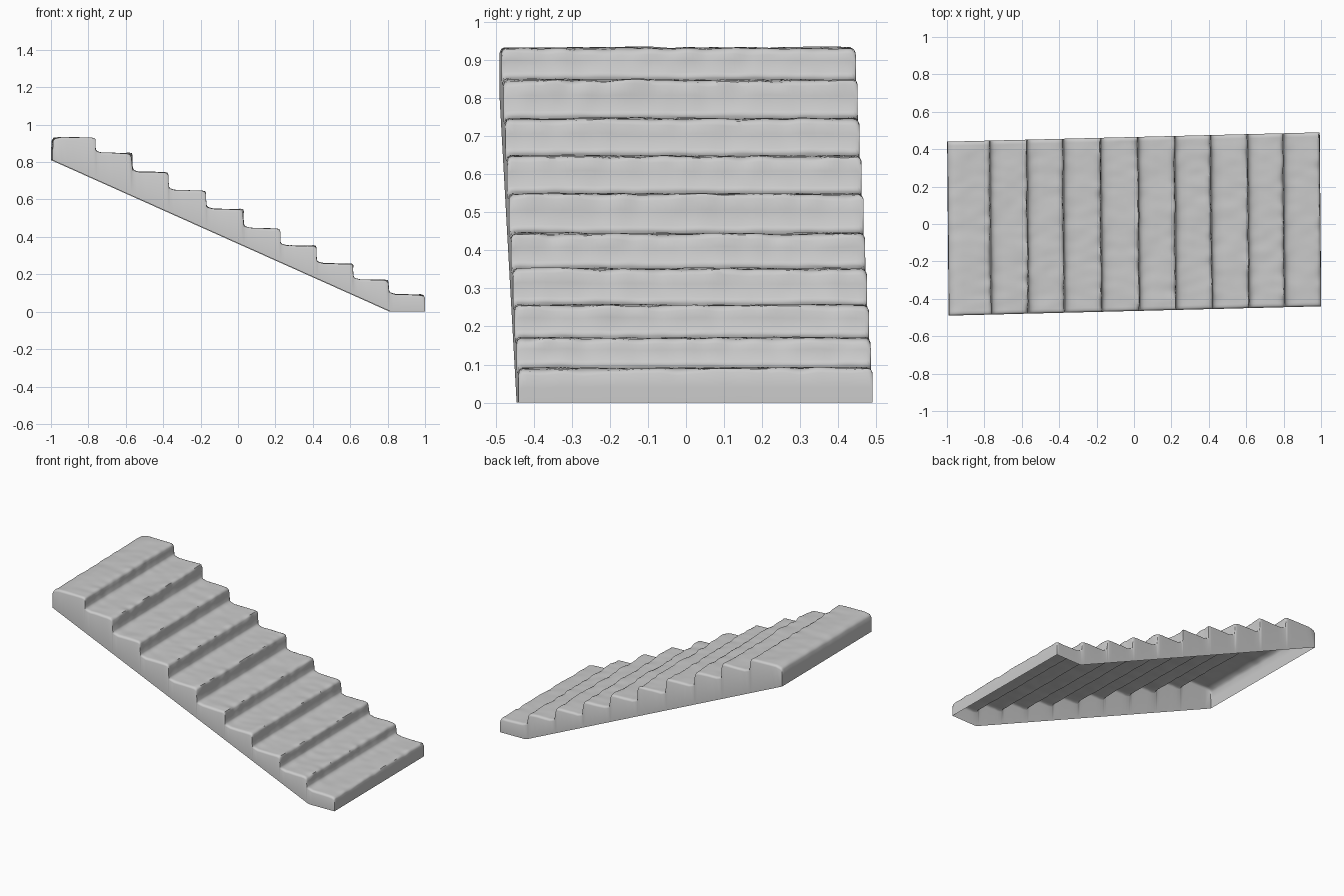
import bpy, bmesh
from mathutils import Vector, noise

if "Cube" in bpy.data.objects:
    bpy.data.objects.remove(bpy.data.objects["Cube"])

EDGES = [-0.995, -0.768, -0.57, -0.376, -0.176, 0.024, 0.22, 0.413, 0.61, 0.80, 0.996]
HEIGHTS = [0.93, 0.846, 0.745, 0.647, 0.547, 0.443, 0.351, 0.255, 0.169, 0.09]
HALF_W, SHEAR, NY = 0.465, 0.025, 72


def under(x):
    """Height of the sloping underside."""
    return max(0.0, 0.81 * (0.815 - x) / 1.81)


# Stepped profile as (x, z, wear): worn nosings and soft inner corners
profile = [(EDGES[0], under(EDGES[0]), 0), (EDGES[0], 0.87, 0.2),
           (EDGES[0] + 0.002, 0.912, 0.4), (EDGES[0] + 0.012, 0.926, 0.6)]
for i, h in enumerate(HEIGHTS):
    a, b = EDGES[i], EDGES[i + 1]
    last = i == len(HEIGHTS) - 1
    if i:
        profile += [(a + 0.010, h + 0.012, 0.3), (a + 0.025, h + 0.007, 0.3)]
    for t in (0.2, 0.35, 0.5, 0.65, 0.8):
        x = a + (b - a) * t
        profile.append((x, h + 0.004 * (1 - t), 0.4))
    profile += [(b - 0.018, h, 0.7), (b - 0.005, h - 0.004, 1), (b, h - 0.014, 1)]
    if not last:
        n = HEIGHTS[i + 1]
        profile += [(b + 0.001, (h + n) / 2 + 0.01, 0.5), (b + 0.004, n + 0.022, 0.3)]
profile += [(EDGES[-1] + 0.001, 0.04, 0.2), (EDGES[-1] + 0.001, 0.0, 0)]

# Stations across the width, with tight ones to round the side edges
stations = [-1, -0.992, -0.975] + [-0.95 + 1.9 * k / NY for k in range(NY + 1)] + [0.975, 0.992, 1]

bm = bmesh.new()


def place(x, s, z, wear):
    y = s * HALF_W + SHEAR * x
    p = Vector((x, y, z))
    broad = noise.noise(p * 5)
    fine = noise.noise(p * 17 + Vector((3, 7, 1)))
    dx = wear * (0.005 * broad + 0.006 * fine) if abs(x) < 0.98 else 0
    dz = wear * (0.006 * broad + 0.007 * fine)
    drop = {1: 0.012, 0.992: 0.004}.get(abs(s), 0) * min(1, wear * 3)
    return bm.verts.new((x + dx - 0.004 * s, y, max(z + dz - drop, under(x))))


# Treads, risers and end walls
rows = [[place(x, s, z, w) for s in stations] for x, z, w in profile]
for r0, r1 in zip(rows, rows[1:]):
    for j in range(len(stations) - 1):
        bm.faces.new((r0[j], r1[j], r1[j + 1], r0[j + 1]))

# Side walls down to the sloping underside, which is left open
for j, s in ((0, -1), (-1, 1)):
    low = [bm.verts.new((r[j].co.x, r[j].co.y, under(r[j].co.x + 0.004 * s))) for r in rows]
    for k in range(len(rows) - 1):
        q = (rows[k][j], low[k], low[k + 1], rows[k + 1][j])
        bm.faces.new(q if s < 0 else q[::-1])

bmesh.ops.remove_doubles(bm, verts=bm.verts, dist=0.0005)
bmesh.ops.recalc_face_normals(bm, faces=bm.faces)
# Make sure the treads face upwards
if sum(f.normal.z * f.calc_area() for f in bm.faces) < 0:
    bmesh.ops.reverse_faces(bm, faces=bm.faces)

mesh = bpy.data.meshes.new("stone_stairs")
bm.to_mesh(mesh)
bm.free()
stairs = bpy.data.objects.new("stone_stairs", mesh)
bpy.context.collection.objects.link(stairs)
bpy.context.view_layer.objects.active = stairs
stairs.select_set(True)
bpy.ops.object.shade_smooth_by_angle(angle=0.9)
